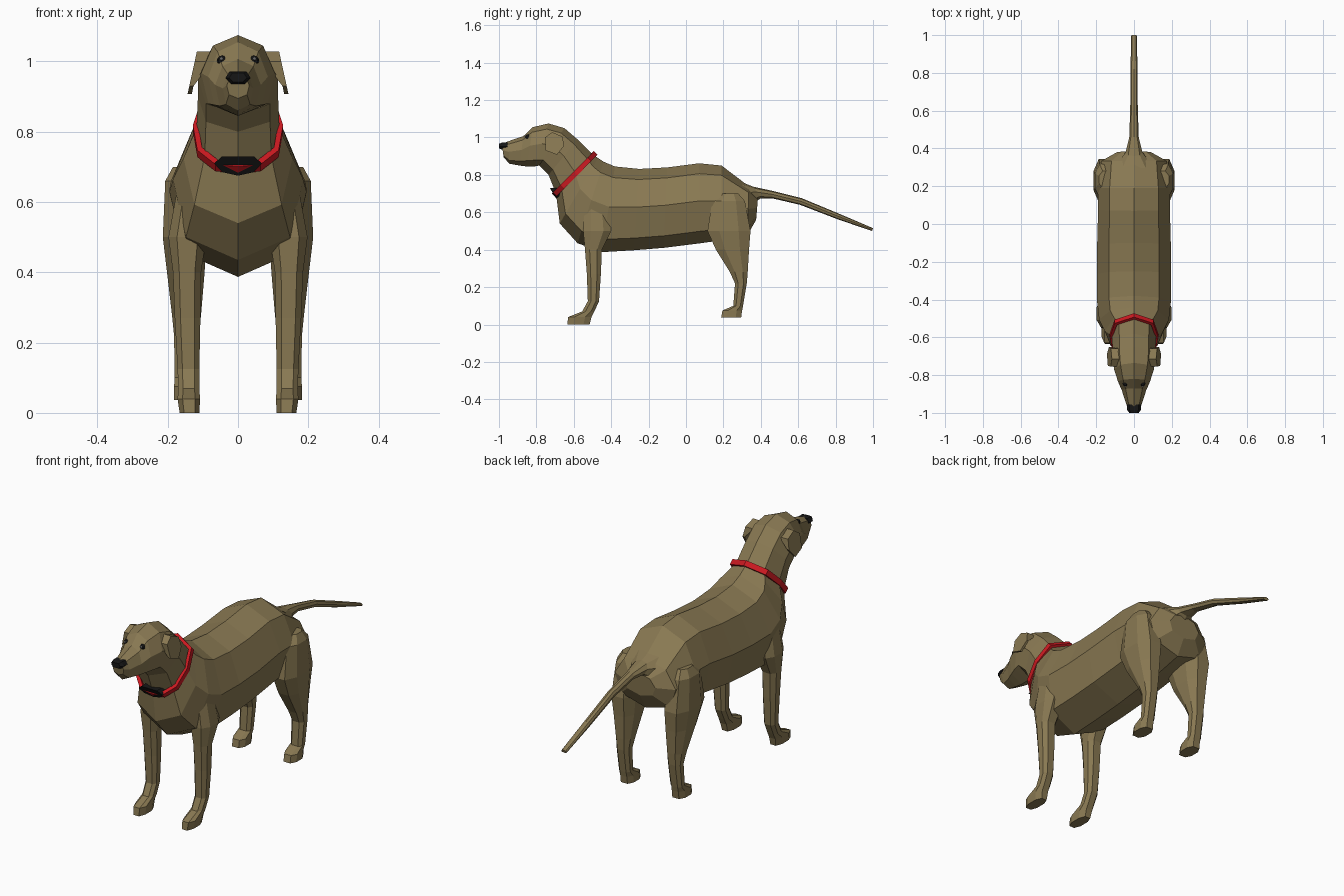
import bpy, bmesh
from mathutils import Vector


def material(name, rgb):
    m = bpy.data.materials.new(name)
    m.diffuse_color = (*rgb, 1)
    return m


FUR = material("fur", (0.25, 0.19, 0.085))
RED = material("red", (0.6, 0.01, 0.015))
BLACK = material("black", (0.008, 0.008, 0.008))
WHITE = material("white", (0.9, 0.9, 0.9))


def loft(name, rings, mat, loop=False):
    """Skin a list of equal-length rings; cap the ends unless looped."""
    bm = bmesh.new()
    vs = [[bm.verts.new(p) for p in r] for r in rings]
    n = len(vs[0])
    pairs = list(zip(vs, vs[1:])) + ([(vs[-1], vs[0])] if loop else [])
    for a, b in pairs:
        for i in range(n):
            j = (i + 1) % n
            bm.faces.new((a[i], a[j], b[j], b[i]))
    if not loop:
        bm.faces.new(vs[0])
        bm.faces.new(vs[-1])
    bmesh.ops.recalc_face_normals(bm, faces=bm.faces)
    me = bpy.data.meshes.new(name)
    bm.to_mesh(me)
    bm.free()
    me.materials.append(mat)
    ob = bpy.data.objects.new(name, me)
    bpy.context.collection.objects.link(ob)
    return ob


def mirror(ob):
    m = ob.modifiers.new("mirror", "MIRROR")
    m.use_axis = (True, False, False)
    return ob


# right half of the trunk cross-section: (width share, height share)
HALF = [(0, 1), (0.68, 0.87), (1, 0.53), (0.8, 0.15), (0, 0)]


def section(ty, tz, by, bz, w, half=HALF):
    full = half + [(-u, v) for u, v in half[-2:0:-1]]
    return [(u * w, by + v * (ty - by), bz + v * (tz - bz)) for u, v in full]


# trunk, neck and head: top (y, z), bottom (y, z), half width
body = [
    (0.385, 0.68, 0.375, 0.56, 0.09),
    (0.335, 0.74, 0.33, 0.48, 0.175),
    (0.19, 0.85, 0.19, 0.45, 0.19),
    (0.07, 0.862, 0.08, 0.435, 0.19),
    (-0.10, 0.84, -0.12, 0.41, 0.195),
    (-0.25, 0.832, -0.28, 0.397, 0.195),
    (-0.38, 0.845, -0.45, 0.387, 0.195),
    (-0.44, 0.87, -0.58, 0.435, 0.185),
    (-0.47, 0.89, -0.675, 0.54, 0.155),
    (-0.50, 0.91, -0.695, 0.70, 0.118),
    (-0.58, 0.99, -0.735, 0.80, 0.114),
    (-0.65, 1.05, -0.785, 0.85, 0.114),
    (-0.735, 1.075, -0.81, 0.845, 0.105),
    (-0.82, 1.055, -0.85, 0.845, 0.085),
    (-0.87, 1.007, -0.89, 0.85, 0.065),
    (-0.95, 0.98, -0.945, 0.86, 0.043),
    (-0.985, 0.965, -0.975, 0.895, 0.032),
]
loft("body_and_head", [section(*s) for s in body], FUR)

# tail
tail = [
    (0.29, 0.765, 0.35, 0.64, 0.09),
    (0.36, 0.737, 0.40, 0.675, 0.045),
    (0.46, 0.715, 0.46, 0.675, 0.025),
    (0.62, 0.675, 0.61, 0.64, 0.02),
    (0.82, 0.592, 0.81, 0.563, 0.018),
    (1.0, 0.515, 0.995, 0.5, 0.016),
]
loft("tail", [section(*s) for s in tail], FUR)


# legs: z, back-to-front y span, inner and outer x
def leg_ring(z, y0, y1, x0, x1):
    xm, ym, hx, hy = (x0 + x1) / 2, (y0 + y1) / 2, (x1 - x0) / 2, (y1 - y0) / 2
    pts = [(-.55, -1), (.55, -1), (1, -.45), (1, .45), (.55, 1), (-.55, 1), (-1, .45), (-1, -.45)]
    return [(xm + a * hx, ym + b * hy, z) for a, b in pts]


front_leg = [
    (0.68, -0.54, -0.42, 0.08, 0.165),
    (0.50, -0.55, -0.40, 0.09, 0.198),
    (0.40, -0.54, -0.45, 0.105, 0.185),
    (0.27, -0.53, -0.455, 0.107, 0.18),
    (0.125, -0.525, -0.465, 0.11, 0.172),
    (0.07, -0.555, -0.49, 0.11, 0.17),
    (0.04, -0.63, -0.505, 0.108, 0.172),
    (0.0, -0.635, -0.515, 0.11, 0.166),
]
hind_leg = [
    (0.70, 0.19, 0.28, 0.10, 0.185),
    (0.66, 0.14, 0.315, 0.09, 0.207),
    (0.50, 0.115, 0.345, 0.09, 0.214),
    (0.40, 0.16, 0.337, 0.095, 0.202),
    (0.28, 0.235, 0.33, 0.105, 0.188),
    (0.22, 0.262, 0.325, 0.112, 0.182),
    (0.10, 0.253, 0.305, 0.115, 0.18),
    (0.075, 0.195, 0.30, 0.113, 0.182),
    (0.037, 0.188, 0.295, 0.113, 0.182),
]
mirror(loft("front_legs", [leg_ring(*s) for s in front_leg], FUR))
mirror(loft("hind_legs", [leg_ring(*s) for s in hind_leg], FUR))

# floppy ears: outline (y, z) hanging outward from the skull
ear = [(-0.755, 1.0), (-0.715, 1.028), (-0.66, 1.005), (-0.652, 0.955), (-0.69, 0.908), (-0.75, 0.93)]


def ear_x(z):
    return 0.143 - 0.22 * (z - 0.91)


inner = [(ear_x(z) - (0.05 if z > 0.97 else 0.012), y, z) for y, z in ear]
outer = [(ear_x(z), y, z) for y, z in ear]
mirror(loft("ears", [inner, outer], FUR))

# collar: rectangular band swept around the neck
collar_half = [(0, 1), (0.8, 0.85), (1, 0.52), (0.9, 0.2), (0.5, 0.02), (0, -0.01)]
base = section(-0.485, 0.915, -0.703, 0.695, 0.126, collar_half)
axis = Vector((0, -0.71, 0.7)) * 0.014
centre = Vector((0, -0.595, 0.805))
bands = []
for side, scale in ((-1, 0.9), (-1, 1.02), (1, 1.02), (1, 0.9)):
    bands.append([centre + (Vector(p) - centre) * scale + axis * side for p in base])
loft("collar", bands, RED, loop=True)

# dark tag on the collar front
tag = [(-0.068, 0.71), (-0.045, 0.685), (0, 0.675), (0.045, 0.685), (0.068, 0.71), (0.045, 0.73), (-0.045, 0.73)]
loft("collar_tag", [[(x, y - (z - 0.70) * 0.6, z) for x, z in tag] for y in (-0.66, -0.71)], BLACK)

# nose
nose = [(-0.036, 0.953), (-0.02, 0.936), (0.02, 0.936), (0.036, 0.953), (0.024, 0.972), (-0.024, 0.972)]
loft("nose", [[(x * s, y, 0.954 + (z - 0.954) * s) for x, z in nose]
              for y, s in ((-0.955, 1.0), (-0.985, 1.0), (-1.0, 0.7))], BLACK)


# eyes with small highlights
def ball(name, loc, r, mat):
    for side, sx in (("right", 1), ("left", -1)):
        bpy.ops.mesh.primitive_uv_sphere_add(segments=8, ring_count=6, radius=r, location=(loc[0] * sx, *loc[1:]))
        ob = bpy.context.object
        ob.name = f"{side}_{name}"
        ob.data.materials.append(mat)


ball("eye", (0.046, -0.846, 1.003), 0.014, BLACK)
ball("eye_highlight", (0.047, -0.859, 1.008), 0.004, WHITE)
